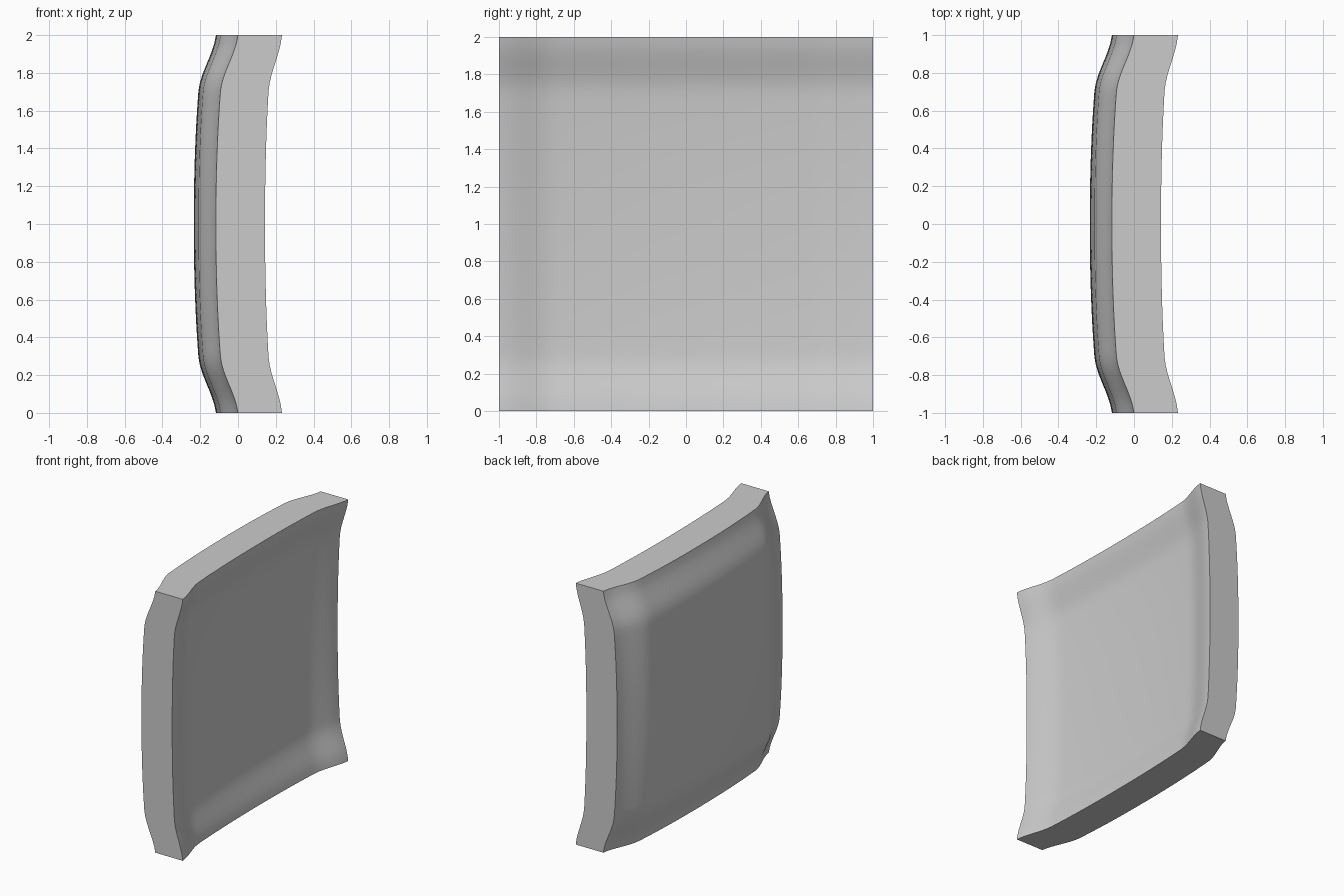
import bpy, bmesh, math

cube = bpy.data.objects.get("Cube")
if cube:
    bpy.data.objects.remove(cube, do_unlink=True)

SEGMENTS = 48


def swell(t):
    """Ogee rise from 0 at the rim to 1 in the middle."""
    t = min(abs(t), 1)
    d = min((1 - t) / 0.3, 1)
    return 0.45 * (1 - t ** 2.2) + 0.55 * d * d * (3 - 2 * d)


# One flat grey
grey = bpy.data.materials.new("light grey")
grey.use_nodes = True
colour = (0.6, 0.6, 0.6, 1)
grey.diffuse_color = colour
grey.node_tree.nodes["Principled BSDF"].inputs["Base Color"].default_value = colour

# Square sheet, extruded to make the front skin, back skin and rim
bm = bmesh.new()
bmesh.ops.create_grid(bm, x_segments=SEGMENTS, y_segments=SEGMENTS, size=1)
front = list(bm.verts)
extruded = bmesh.ops.extrude_face_region(bm, geom=bm.faces[:], use_keep_orig=True)
back = [v for v in extruded["geom"] if isinstance(v, bmesh.types.BMVert)]

# Bulge both skins; the back is slightly shallower than the front
for verts, rim, depth in ((front, 0.0, 0.117), (back, 0.233, 0.09)):
    for v in verts:
        y, z = v.co.x, v.co.y
        v.co = (rim - depth * (swell(y) + swell(z)), y, z + 1)
bmesh.ops.recalc_face_normals(bm, faces=bm.faces[:])

mesh = bpy.data.meshes.new("curved_panel")
bm.to_mesh(mesh)
bm.free()
mesh.materials.append(grey)
panel = bpy.data.objects.new("curved_panel", mesh)
bpy.context.collection.objects.link(panel)

# Smooth skins with a crisp rim
bpy.ops.object.select_all(action="DESELECT")
panel.select_set(True)
bpy.context.view_layer.objects.active = panel
bpy.ops.object.shade_smooth_by_angle(angle=math.radians(35))
